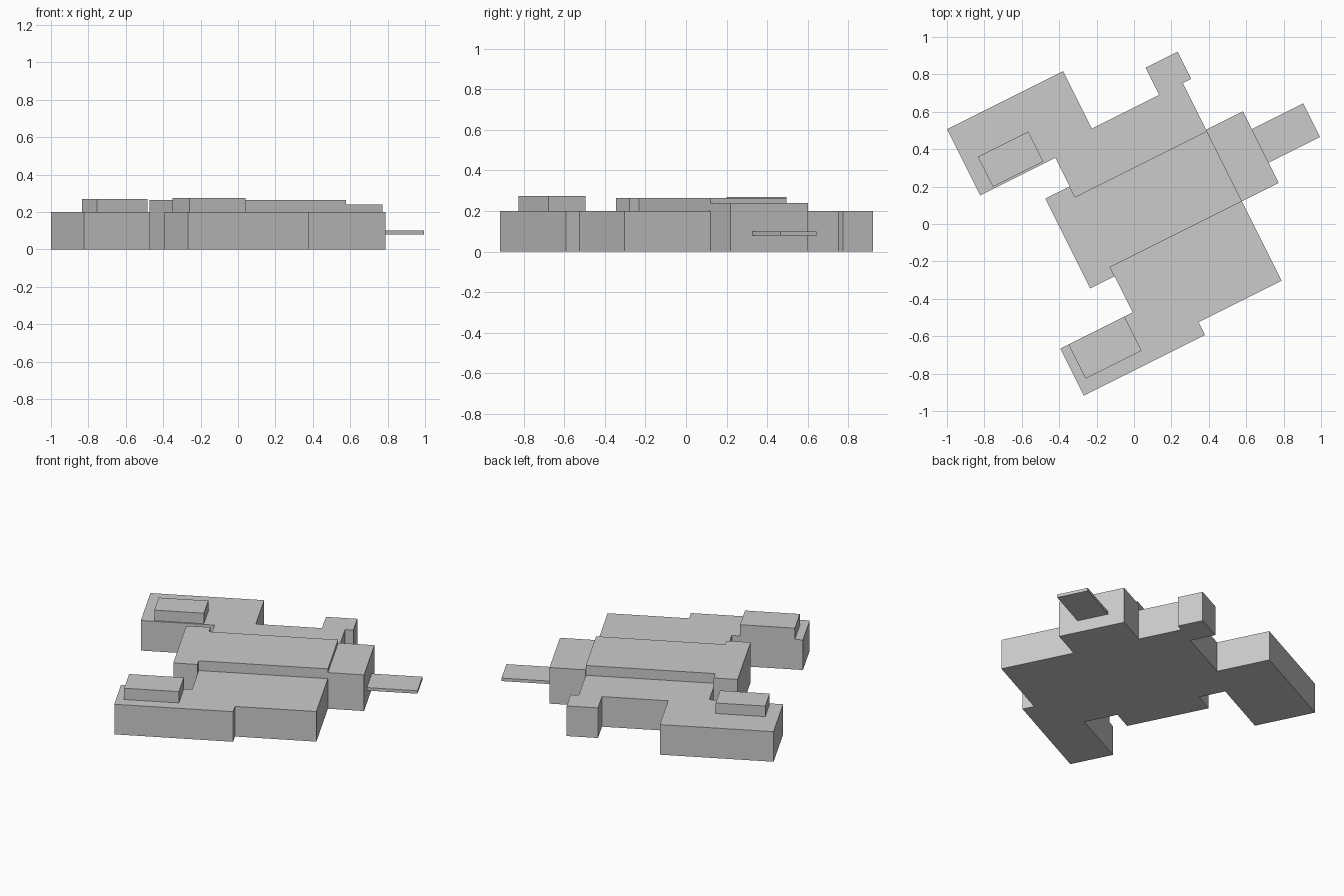
import bpy
import bmesh
from math import atan2
from mathutils import Matrix

default_cube = bpy.data.objects.get("Cube")
if default_cube:
    bpy.data.objects.remove(default_cube, do_unlink=True)

# Single flat colour
grey = bpy.data.materials.new("plain_grey")
grey.use_nodes = True
colour = (0.6, 0.6, 0.6, 1)
grey.diffuse_color = colour
grey.node_tree.nodes["Principled BSDF"].inputs["Base Color"].default_value = colour

# The whole figure lies flat, turned on the ground (slope of one in two)
TURN = Matrix.Rotation(atan2(1, 2), 4, "Z")

# Shared levels and seams, measured along and across the body
GROUND, LIMB_TOP, BODY_TOP, HEAD_TOP = 0, 0.2, 0.265, 0.24
RUMP, NECK, FACE = -0.217, 0.57, 0.79
LOWER, UPPER = -0.15, 0.27


def prism(name, outline, bottom, top):
    """Extrude an anticlockwise outline into a flat-faced slab."""
    bm = bmesh.new()
    base = bm.faces.new([bm.verts.new((u, v, bottom)) for u, v in outline])
    grown = bmesh.ops.extrude_face_region(bm, geom=[base], use_keep_orig=True)
    moved = [e for e in grown["geom"] if isinstance(e, bmesh.types.BMVert)]
    bmesh.ops.translate(bm, verts=moved, vec=(0, 0, top - bottom))
    bmesh.ops.recalc_face_normals(bm, faces=bm.faces)
    bm.transform(TURN)
    mesh = bpy.data.meshes.new(name)
    bm.to_mesh(mesh)
    bm.free()
    mesh.materials.append(grey)
    part = bpy.data.objects.new(name, mesh)
    bpy.context.collection.objects.link(part)
    return part


def block(name, left, right, near, far, bottom, top):
    """Rectangular slab."""
    corners = [(left, near), (right, near), (right, far), (left, far)]
    return prism(name, corners, bottom, top)


# Raised body with a wider end piece
END, END_NEAR, END_FAR = -0.364, -0.203, 0.333
prism("body_ridge", [
    (END, END_NEAR), (RUMP, END_NEAR), (RUMP, LOWER), (NECK, LOWER),
    (NECK, UPPER), (RUMP, UPPER), (RUMP, END_FAR), (END, END_FAR),
], GROUND, BODY_TOP)

# Upper side: broad leg, waist and small arm
SIDE, ARM, ARM_TIP = 0.557, 0.429, 0.72
prism("upper_limbs", [
    (RUMP, UPPER), (NECK, UPPER), (NECK, SIDE), (0.62, SIDE),
    (0.62, ARM_TIP), (ARM, ARM_TIP), (ARM, SIDE), (0.026, SIDE),
    (0.026, 0.9), (-0.667, 0.9), (-0.667, 0.505), (RUMP, 0.505),
], GROUND, LIMB_TOP)

# Lower side: broad shoulder and long leg
FOOT, STEP, SHIN = -0.65, 0.074, -0.42
prism("lower_limbs", [
    (RUMP, LOWER), (RUMP, SHIN), (FOOT, SHIN), (FOOT, -0.7),
    (STEP, -0.7), (STEP, -0.624), (NECK, -0.624), (NECK, LOWER),
], GROUND, LIMB_TOP)

# Head and thin snout plate
block("head", NECK, FACE, LOWER, 0.278, GROUND, HEAD_TOP)
block("snout_plate", FACE, 1.098, -0.029, 0.172, 0.08, 0.1)

# Raised pads on the two legs
block("upper_leg_pad", -0.586, -0.284, 0.515, 0.695, LIMB_TOP, 0.27)
block("lower_leg_pad", -0.601, -0.267, -0.624, SHIN, LIMB_TOP, 0.275)
